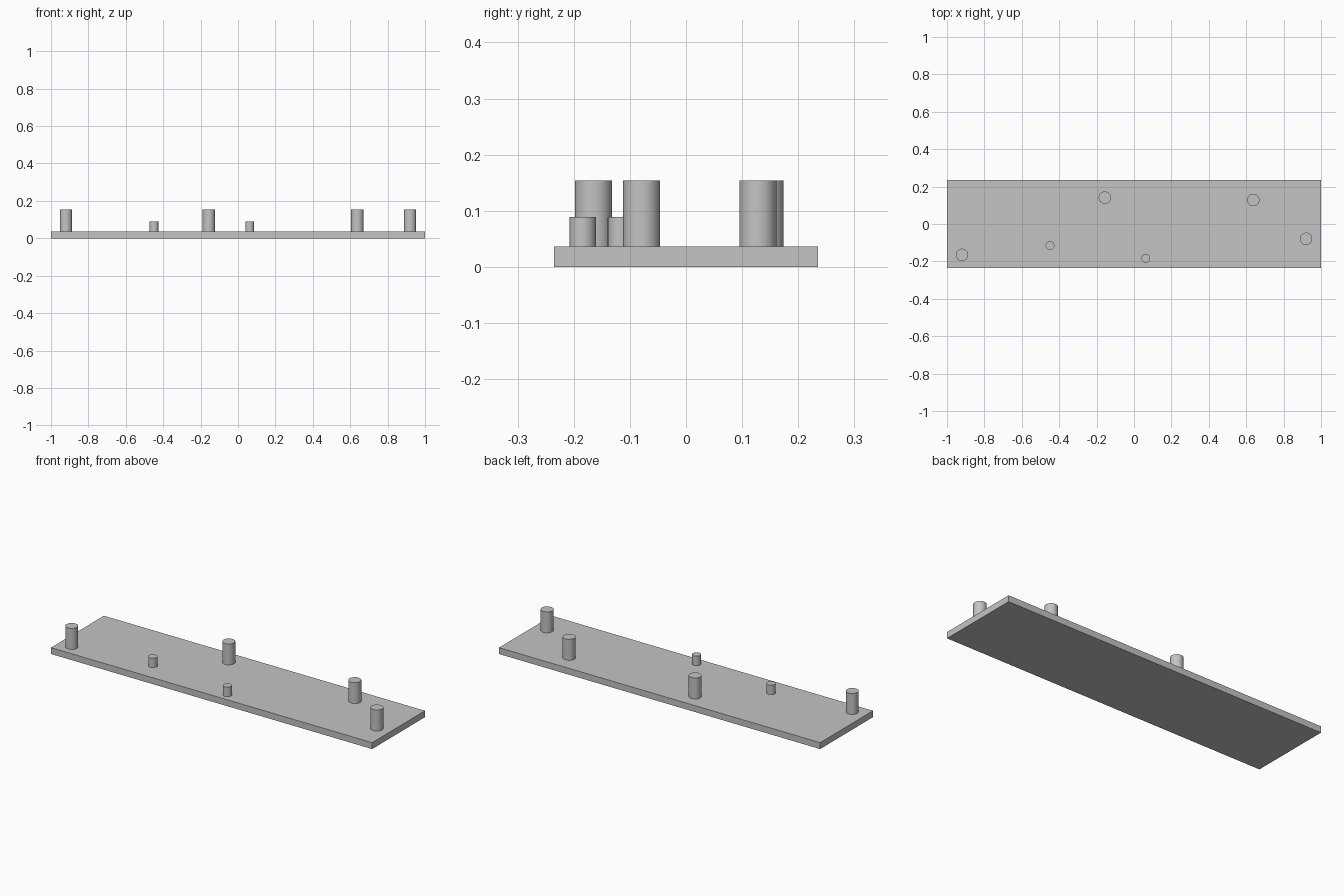
import bpy
import bmesh
from mathutils import Matrix

cube = bpy.data.objects.get("Cube")
if cube:
    bpy.data.objects.remove(cube, do_unlink=True)

# Single plain grey for the whole part
grey = bpy.data.materials.new("plain_grey")
grey.use_nodes = True
colour = (0.55, 0.55, 0.55, 1)
grey.diffuse_color = colour
grey.node_tree.nodes["Principled BSDF"].inputs["Base Color"].default_value = colour

PLATE_TOP = 0.036


def add_object(name, bm):
    mesh = bpy.data.meshes.new(name)
    bm.to_mesh(mesh)
    bm.free()
    mesh.materials.append(grey)
    obj = bpy.data.objects.new(name, mesh)
    bpy.context.collection.objects.link(obj)
    return obj


def add_peg(name, x, y, radius, top):
    """Upright round peg standing on the plate, smooth sides and flat cap."""
    bm = bmesh.new()
    height = top - PLATE_TOP
    bmesh.ops.create_cone(bm, cap_ends=True, segments=48, radius1=radius,
                          radius2=radius, depth=height)
    # Drop the hidden bottom cap that would lie on the plate
    hidden = [f for f in bm.faces if f.normal.z < -0.9]
    bmesh.ops.delete(bm, geom=hidden, context='FACES_ONLY')
    for f in bm.faces:
        f.smooth = abs(f.normal.z) < 0.5
    for e in bm.edges:
        e.smooth = not any(abs(f.normal.z) > 0.5 for f in e.link_faces)
    obj = add_object(name, bm)
    obj.location = (x, y, PLATE_TOP + height / 2)


# Flat base plate
bm = bmesh.new()
bmesh.ops.create_cube(bm, size=1, matrix=Matrix.Translation((0, 0, PLATE_TOP / 2))
                      @ Matrix.Diagonal((2, 0.47, PLATE_TOP, 1)))
add_object("base_plate", bm)

# Tall mounting pegs
for i, (x, y) in enumerate([(-0.92, -0.165), (-0.156, 0.141),
                            (0.638, 0.128), (0.92, -0.079)], 1):
    add_peg(f"tall_peg_{i}", x, y, 0.033, 0.154)

# Short locating pegs
for i, (x, y) in enumerate([(-0.449, -0.116), (0.063, -0.184)], 1):
    add_peg(f"short_peg_{i}", x, y, 0.0235, 0.089)
